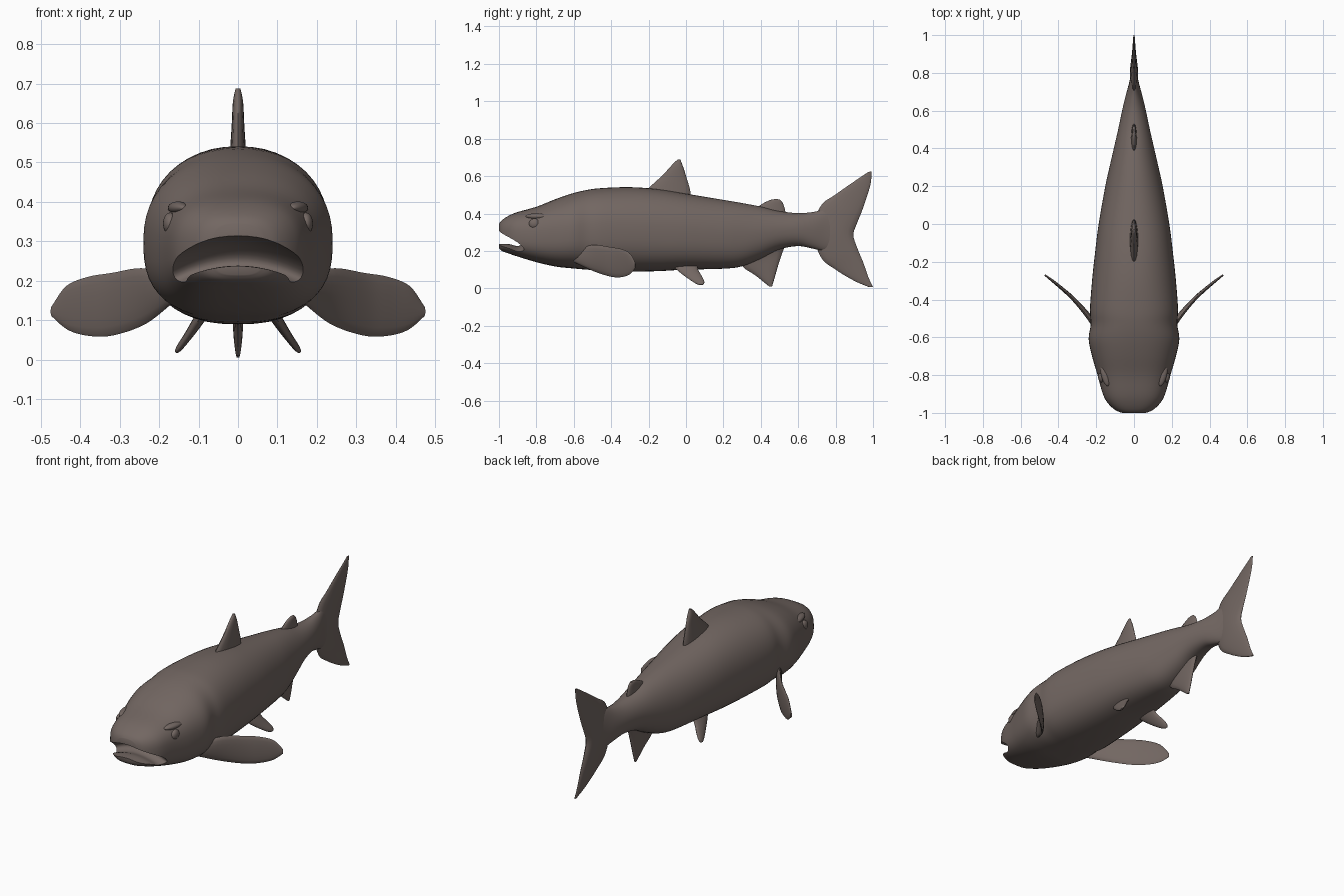
import bpy, bmesh, math
from mathutils import Vector

cube = bpy.data.objects.get("Cube")
if cube:
    bpy.data.objects.remove(cube, do_unlink=True)

skin = bpy.data.materials.new("brown grey skin")
skin.use_nodes = True
colour = (0.17, 0.135, 0.122, 1)
skin.diffuse_color = colour
skin.node_tree.nodes["Principled BSDF"].inputs["Base Color"].default_value = colour
skin.node_tree.nodes["Principled BSDF"].inputs["Roughness"].default_value = 0.7


def smooth_rows(rows, steps):
    """Catmull-Rom interpolation between rows of numbers."""
    out = []
    for i in range(len(rows) - 1):
        a, b = rows[max(i - 1, 0)], rows[i]
        c, d = rows[i + 1], rows[min(i + 2, len(rows) - 1)]
        for s in range(steps):
            t = s / steps
            out.append([0.5 * (2 * q + (r - p) * t + (2 * p - 5 * q + 4 * r - u) * t * t
                               + (3 * q - p - 3 * r + u) * t ** 3)
                        for p, q, r, u in zip(a, b, c, d)])
    return out + [list(rows[-1])]


def loft(name, rings):
    """Skin closed rings of points and cap both ends."""
    bm = bmesh.new()
    loops = [[bm.verts.new(p) for p in ring] for ring in rings]
    n = len(loops[0])
    for a, b in zip(loops, loops[1:]):
        for i in range(n):
            j = (i + 1) % n
            bm.faces.new((a[i], a[j], b[j], b[i]))
    bm.faces.new(loops[0])
    bm.faces.new(loops[-1])
    bmesh.ops.recalc_face_normals(bm, faces=bm.faces)
    mesh = bpy.data.meshes.new(name)
    bm.to_mesh(mesh)
    bm.free()
    ob = bpy.data.objects.new(name, mesh)
    bpy.context.collection.objects.link(ob)
    mesh.materials.append(skin)
    return ob


def shade(ob, angle=45):
    bpy.ops.object.select_all(action='DESELECT')
    ob.select_set(True)
    bpy.context.view_layer.objects.active = ob
    bpy.ops.object.shade_smooth_by_angle(angle=math.radians(angle))


def fin(name, rows, normal):
    """Rows run root to tip: lead point, trail point, half thickness."""
    normal = Vector(normal).normalized()
    rings = []
    for r in smooth_rows(rows, 5):
        lead, trail, half = Vector(r[:3]), Vector(r[3:6]), r[6]
        ring = []
        for k in range(16):
            a = math.tau * k / 16
            ring.append(lead.lerp(trail, 0.5 - 0.5 * math.cos(a)) + normal * half * math.sin(a))
        rings.append(ring)
    shade(loft(name, rings), 60)


def flat_fin(name, rows):
    """Upright fin on the centre line, given as lead y, z, trail y, z, half thickness."""
    fin(name, [(0, a, b, 0, c, d, t) for a, b, c, d, t in rows], (1, 0, 0))


# Body sections: y, half width, bottom z, top z, squareness
sections = [
    (-1.0, .065, .215, .345, 2.8), (-.985, .10, .20, .364, 2.8), (-.95, .137, .187, .387, 2.7),
    (-.9, .165, .17, .408, 2.6), (-.8, .193, .14, .436, 2.5), (-.7, .222, .117, .476, 2.4),
    (-.61, .24, .107, .507, 2.3), (-.53, .229, .10, .526, 2.3), (-.45, .233, .095, .536, 2.3),
    (-.3, .222, .09, .541, 2.2), (-.15, .206, .092, .53, 2.2), (0, .187, .10, .506, 2.2),
    (.2, .152, .105, .473, 2.1), (.3, .13, .118, .456, 2.1), (.4, .107, .158, .437, 2),
    (.5, .084, .208, .413, 2), (.6, .063, .226, .402, 2), (.68, .044, .212, .408, 2),
    (.76, .023, .20, .42, 2), (.86, .006, .24, .36, 2)]
rings = []
for y, w, low, high, n in smooth_rows(sections, 4):
    mid = low + (high - low) * 0.48
    ring = []
    for k in range(48):
        a = math.tau * k / 48
        c, s = math.cos(a), math.sin(a)
        e = 2 / (n if s > 0 else n + 0.35)
        h = high - mid if s > 0 else mid - low
        ring.append((w * math.copysign(abs(c) ** e, c), y, mid + h * math.copysign(abs(s) ** e, s)))
    rings.append(ring)
body = loft("body", rings)

# Open mouth: a wedge that droops toward the corners
wedge = smooth_rows([(-1.05, .325), (-.99, .312), (-.92, .297), (-.875, .268), (-.868, .242),
                     (-.9, .226), (-.945, .237), (-.99, .238), (-1.05, .235)], 3)
cutter = loft("mouth_cutter", [[(x, y, z - 1.6 * x * x) for y, z in wedge]
                               for x in [i * 0.025 for i in range(-10, 11)]])
cut = body.modifiers.new("mouth", 'BOOLEAN')
cut.operation = 'DIFFERENCE'
cut.solver = 'EXACT'
cut.object = cutter
bpy.context.view_layer.objects.active = body
body.select_set(True)
bpy.ops.object.modifier_apply(modifier="mouth")
bpy.data.objects.remove(cutter, do_unlink=True)
shade(body)

# Upright fins
flat_fin("tail_fin", [
    (.975, .622, .993, .626, .004), (.9, .572, .985, .55, .007), (.8, .502, .945, .425, .012),
    (.72, .44, .915, .35, .018), (.68, .31, .895, .285, .022), (.72, .168, .918, .21, .018),
    (.8, .10, .947, .14, .012), (.9, .04, .975, .06, .007), (.98, .006, 1.0, .006, .004)])
flat_fin("dorsal_fin", [
    (-.23, .5, .025, .48, .024), (-.19, .545, .022, .525, .02), (-.125, .605, .005, .585, .016),
    (-.07, .665, -.012, .64, .013), (-.045, .688, -.03, .688, .006)])
flat_fin("adipose_fin", [
    (.36, .42, .535, .39, .016), (.41, .453, .527, .43, .013), (.45, .472, .515, .46, .01),
    (.475, .477, .5, .476, .005)])
flat_fin("anal_fin", [
    (.28, .16, .53, .23, .025), (.31, .11, .515, .19, .018), (.37, .07, .495, .13, .014),
    (.42, .03, .475, .06, .01), (.445, .01, .46, .01, .005)])

# Paired parts
pectoral = [
    (.18, -.58, .215, .17, -.6, .14, .016), (.245, -.49, .232, .235, -.49, .09, .014),
    (.32, -.4, .22, .315, -.4, .062, .011), (.38, -.345, .21, .375, -.345, .06, .009),
    (.435, -.3, .187, .43, -.3, .075, .007), (.472, -.27, .135, .472, -.27, .11, .004)]
pelvic = [
    (.075, -.09, .14, .075, .06, .14, .016), (.1, -.05, .1, .1, .065, .1, .014),
    (.125, 0, .06, .125, .085, .065, .011), (.148, .05, .027, .148, .098, .035, .008),
    (.157, .075, .018, .157, .092, .02, .004)]
for side, label in ((1, "left"), (-1, "right")):
    for part, rows, (nx, ny, nz) in (("pectoral_fin", pectoral, (.7, -.7, 0)),
                                     ("pelvic_fin", pelvic, (.83, 0, .55))):
        fin(f"{label}_{part}", [(side * r[0], r[1], r[2], side * r[3], r[4], r[5], r[6])
                                for r in rows], (side * nx, ny, nz))
    # Eye bulge and the brow ridge above it
    for part, spot, size, tilt in (("eye", (.172, -.81, .345), (.018, .03, .028), 0),
                                   ("brow", (.152, -.80, .385), (.022, .06, .016), -.25)):
        bpy.ops.mesh.primitive_uv_sphere_add(segments=24, ring_count=12, radius=1,
                                             location=(side * spot[0], spot[1], spot[2]),
                                             rotation=(0, 0, side * tilt))
        ob = bpy.context.object
        ob.name = f"{label}_{part}"
        ob.scale = size
        ob.data.materials.append(skin)
        shade(ob, 60)
